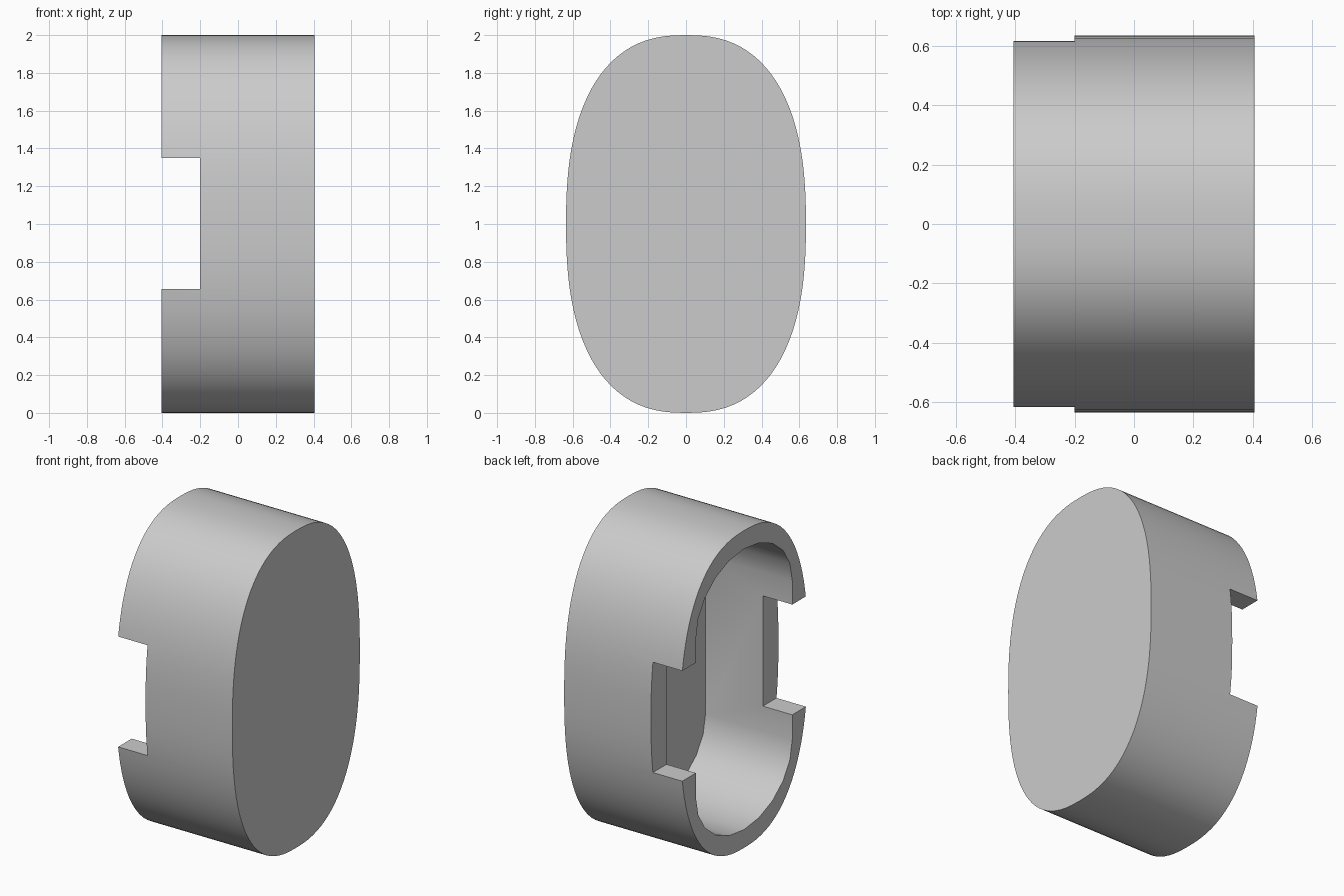
import bpy
import bmesh
from math import sin, cos, pi, copysign, radians

cube = bpy.data.objects.get("Cube")
if cube:
    bpy.data.objects.remove(cube, do_unlink=True)

grey = bpy.data.materials.new("plain grey")
grey.use_nodes = True
colour = (0.6, 0.6, 0.6, 1)
grey.diffuse_color = colour
grey.node_tree.nodes["Principled BSDF"].inputs["Base Color"].default_value = colour


def prism(name, outline, x0, x1):
    """Extrude a (y, z) outline along x."""
    bm = bmesh.new()
    face = bm.faces.new([bm.verts.new((x0, y, z)) for y, z in outline])
    top = bmesh.ops.extrude_face_region(bm, geom=[face])
    moved = [v for v in top["geom"] if isinstance(v, bmesh.types.BMVert)]
    bmesh.ops.translate(bm, verts=moved, vec=(x1 - x0, 0, 0))
    bmesh.ops.recalc_face_normals(bm, faces=bm.faces)
    mesh = bpy.data.meshes.new(name)
    bm.to_mesh(mesh)
    bm.free()
    mesh.materials.append(grey)
    obj = bpy.data.objects.new(name, mesh)
    bpy.context.collection.objects.link(obj)
    return obj


def power(value, exponent):
    return copysign(abs(value) ** exponent, value)


# Outer body: squarish oval
steps = 96
exponent = 2 / 2.45
oval = [(0.635 * power(cos(2 * pi * i / steps), exponent),
         1 + power(sin(2 * pi * i / steps), exponent)) for i in range(steps)]
body = prism("oval_cap", oval, -0.405, 0.405)

# Cavity: straight sides with rounded ends
arc = [pi * i / 10 for i in range(11)]
slot = [(0.48 * cos(a), 1.5 + 0.385 * sin(a)) for a in arc]
slot += [(-y, 2 - z) for y, z in slot]
cavity = prism("cavity_cutter", slot, -0.6, 0.2)

# Side notches: one block through both walls
block = [(-1, 0.655), (1, 0.655), (1, 1.35), (-1, 1.35)]
notch = prism("notch_cutter", block, -0.7, -0.2)

bpy.ops.object.select_all(action="DESELECT")
bpy.context.view_layer.objects.active = body
body.select_set(True)
for cutter in (cavity, notch):
    cutter.hide_render = True
    mod = body.modifiers.new(cutter.name, "BOOLEAN")
    mod.operation = "DIFFERENCE"
    mod.solver = "EXACT"
    mod.object = cutter
    bpy.ops.object.modifier_apply(modifier=mod.name)
    bpy.data.objects.remove(cutter, do_unlink=True)

bpy.ops.object.shade_smooth_by_angle(angle=radians(30))
